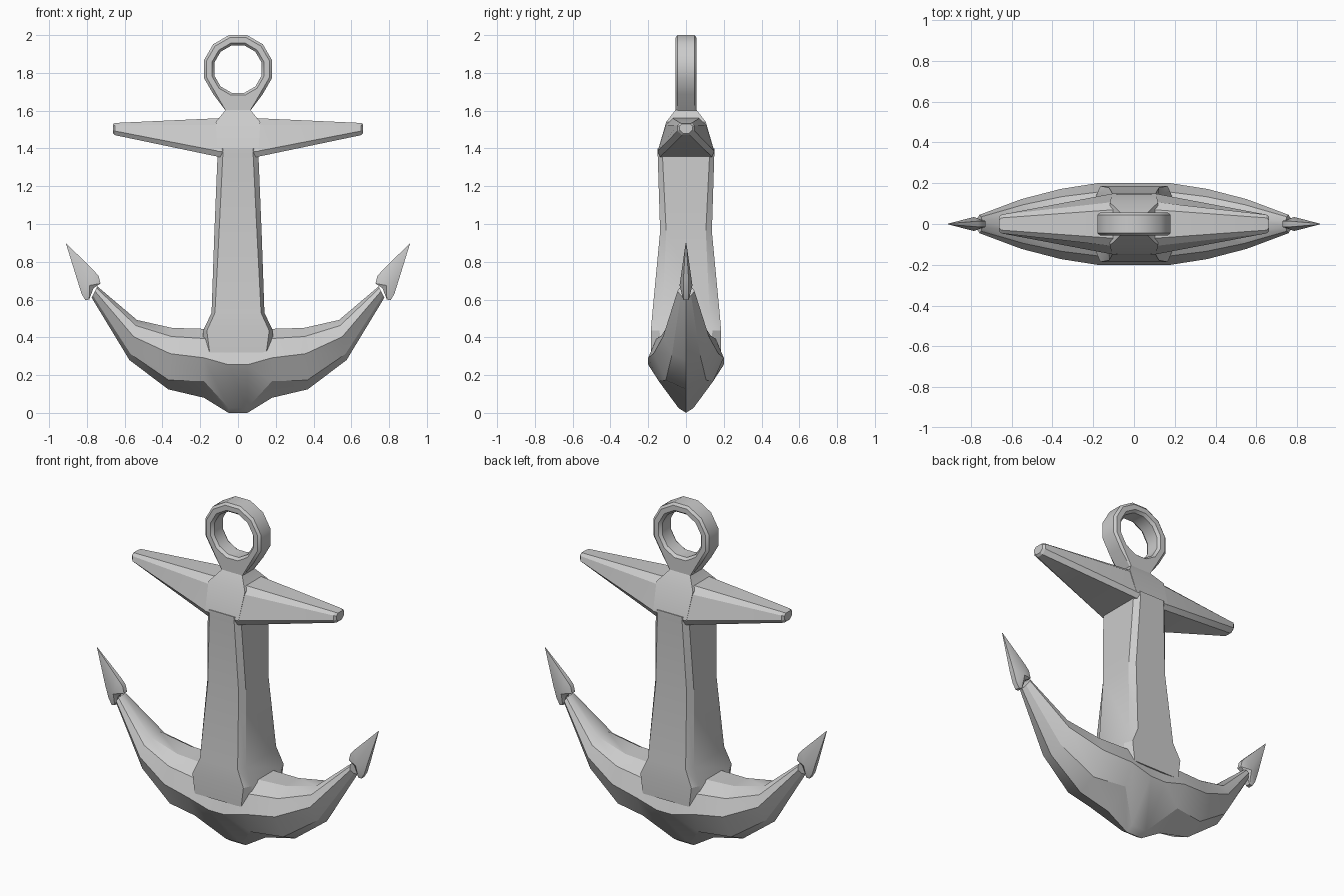
import bpy, bmesh, math

if "Cube" in bpy.data.objects:
    bpy.data.objects.remove(bpy.data.objects["Cube"])


def finish(bm, name, angle=25):
    bmesh.ops.recalc_face_normals(bm, faces=bm.faces)
    mesh = bpy.data.meshes.new(name)
    bm.to_mesh(mesh)
    bm.free()
    ob = bpy.data.objects.new(name, mesh)
    bpy.context.collection.objects.link(ob)
    bpy.ops.object.select_all(action='DESELECT')
    ob.select_set(True)
    bpy.context.view_layer.objects.active = ob
    bpy.ops.object.shade_smooth_by_angle(angle=math.radians(angle))
    return ob


def loft(name, loops, angle=25, closed=False):
    """Skin a list of equal-length point loops."""
    bm = bmesh.new()
    rows = [[bm.verts.new(p) for p in loop] for loop in loops]
    n = len(rows[0])
    pairs = list(zip(rows, rows[1:])) + ([(rows[-1], rows[0])] if closed else [])
    for a, b in pairs:
        for i in range(n):
            j = (i + 1) % n
            bm.faces.new((a[i], a[j], b[j], b[i]))
    if not closed:
        bm.faces.new(rows[0])
        bm.faces.new(rows[-1])
    return finish(bm, name, angle)


def both_sides(loops):
    """Continue loops running out along +x onto the -x side."""
    return [[(-x, y, z) for x, y, z in l] for l in reversed(loops)] + loops


def octagon(fx, sx, sy, fy, z):
    """Rectangle with cut corners: front half-width fx, side half-width sx."""
    q = [(fx, fy), (sx, sy)]
    pts = q + [(x, -y) for x, y in reversed(q)]
    pts += [(-x, y) for x, y in reversed(pts)]
    return [(x, y, z) for x, y in pts]


# Shank with chamfered corners, flaring into the crown
loft("shank", [octagon(*s) for s in (
    (.15, .19, .13, .185, .32),
    (.165, .185, .14, .186, .435),
    (.122, .14, .125, .178, .53),
    (.10, .125, .105, .137, .96),
    (.08, .108, .125, .15, 1.37),
    (.08, .108, .125, .15, 1.40))])

# Curved arms: keel, chamfer, belly, shoulder and top in every section
def arm_section(bx, bz, tx, tz, w, tc, rc):
    prof = [(tc, rc), (.58, 1), (.86, .78), (1, .35)]
    half = [(t, r * w) for t, r in prof]
    pts = [(0, 0)] + half + [(t, -y) for t, y in reversed(half)]
    return [(bx + (tx - bx) * t, y, bz + (tz - bz) * t) for t, y in pts]

loft("arms", both_sides([arm_section(*s) for s in (
    (.05, .0, .05, .44, .2, .06, .2),
    (.18, .08, .18, .445, .2, .24, .72),
    (.37, .125, .35, .45, .172, .15, .62),
    (.575, .28, .535, .492, .122, .15, .6),
    (.775, .61, .745, .67, .045, .2, .6))]), 28)

# Arrow-shaped flukes
outline = [(.912, .9), (.85, .70), (.828, .63), (.808, .597), (.788, .60),
           (.765, .66), (.728, .685), (.738, .725), (.765, .755)]
for side, name in ((1, "fluke_right"), (-1, "fluke_left")):
    bm = bmesh.new()
    rims = []
    for y in (-1, 1):
        rim = [bm.verts.new((side * x, y * (.002 if i == 0 else .014), z))
               for i, (x, z) in enumerate(outline)]
        peak = bm.verts.new((side * .785, y * .034, .675))
        for i in range(len(rim)):
            bm.faces.new((rim[i], rim[(i + 1) % len(rim)], peak))
        rims.append(rim)
    a, b = rims
    for i in range(len(a)):
        j = (i + 1) % len(a)
        bm.faces.new((a[i], a[j], b[j], b[i]))
    finish(bm, name, 30)

# Tapered cross stock
def stock_section(x, rows):
    return [(x, y, z) for y, z in rows] + [(x, -y, z) for y, z in reversed(rows)]

loft("stock", both_sides([
    stock_section(.10, [(.07, 1.56), (.108, 1.525), (.15, 1.385), (.138, 1.355)]),
    stock_section(.65, [(.03, 1.535), (.046, 1.522), (.046, 1.492), (.02, 1.47)]),
    stock_section(.662, [(.02, 1.53), (.036, 1.518), (.034, 1.497), (.015, 1.48)])]))

# Head block tapering up to the neck
loft("head", [[(x * sx, y * sy, z) for sx, sy in ((1, 1), (1, -1), (-1, -1), (-1, 1))]
              for x, y, z in ((.108, .15, 1.385), (.118, .105, 1.54),
                              (.065, .055, 1.605), (.06, .05, 1.62))])

# Ring, its lowest side stretched down into the neck
loops = []
for i in range(12):
    a = math.radians(15 + 30 * i)
    c, s = math.cos(a), math.sin(a)
    def at(r, y, low):
        if low and s < -.9:
            return (math.copysign(.062, c), y, 1.595)
        return (r * c, y, 1.82 + r * s)
    loops.append([at(.186, -.045, 1), at(.172, -.056, 1), at(.143, -.056, 0),
                  at(.13, -.04, 0), at(.13, .04, 0), at(.143, .056, 0),
                  at(.172, .056, 1), at(.186, .045, 1)])
loft("ring", loops, 32, closed=True)
